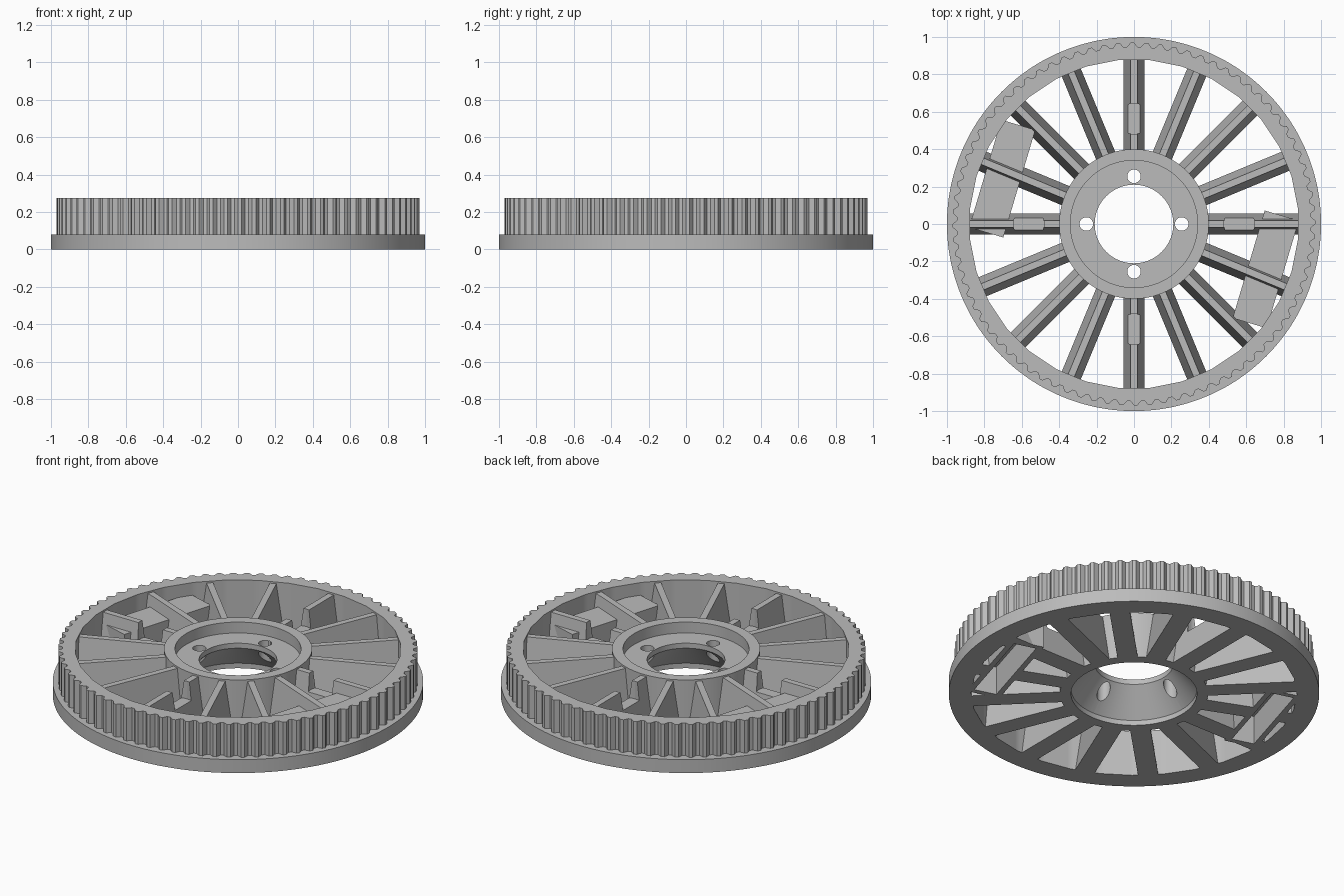
import bpy, math
from math import pi, cos, sin, radians
from mathutils import Matrix

cube = bpy.data.objects.get("Cube")
if cube:
    bpy.data.objects.remove(cube)

grey = bpy.data.materials.new("light_grey")
grey.use_nodes = True
grey.diffuse_color = (0.5, 0.5, 0.5, 1)
grey.node_tree.nodes["Principled BSDF"].inputs["Base Color"].default_value = (0.5, 0.5, 0.5, 1)

TOP = 0.275


def make(name, verts, faces):
    mesh = bpy.data.meshes.new(name)
    mesh.from_pydata(verts, [], faces)
    mesh.materials.append(grey)
    obj = bpy.data.objects.new(name, mesh)
    bpy.context.collection.objects.link(obj)
    return obj


def lathe(name, profile, steps):
    """Closed profile of (radius or radius function, z), swept round z."""
    n = len(profile)
    verts = []
    for i in range(steps):
        a = 2 * pi * i / steps
        for r, z in profile:
            r = r(i) if callable(r) else r
            verts.append((r * cos(a), r * sin(a), z))
    faces = [(i * n + j, (i + 1) % steps * n + j,
              (i + 1) % steps * n + (j + 1) % n, i * n + (j + 1) % n)
             for i in range(steps) for j in range(n)]
    return make(name, verts, faces)


def prism(name, section, start, end, matrix):
    """Extrude an anticlockwise (y, z) section along x."""
    n = len(section)
    verts = [matrix @ Matrix.Translation((x, y, z)).translation
             for x in (start, end) for y, z in section]
    faces = [tuple(range(n))[::-1], tuple(range(n, 2 * n))]
    faces += [(j, (j + 1) % n, n + (j + 1) % n, n + j) for j in range(n)]
    return make(name, verts, faces)


def box(name, wide, long, low, high, matrix):
    h = long / 2
    return prism(name, [(-h, low), (h, low), (h, high), (-h, high)],
                 -wide / 2, wide / 2, matrix)


def cylinder(radius, low, high, distance, angle):
    pts = [(radius * cos(2 * pi * k / 32) + distance * cos(angle),
            radius * sin(2 * pi * k / 32) + distance * sin(angle)) for k in range(32)]
    verts = [(x, y, z) for z in (low, high) for x, y in pts]
    faces = [tuple(range(32))[::-1], tuple(range(32, 64))]
    faces += [(k, (k + 1) % 32, 32 + (k + 1) % 32, 32 + k) for k in range(32)]
    return make("cutter", verts, faces)


def cut(obj, cutter):
    mod = obj.modifiers.new("cut", "BOOLEAN")
    mod.operation, mod.solver, mod.object = "DIFFERENCE", "EXACT", cutter
    bpy.context.view_layer.update()
    bpy.context.view_layer.objects.active = obj
    bpy.ops.object.modifier_apply(modifier=mod.name)
    bpy.data.objects.remove(cutter)


# Toothed rim with a plain flange below and a faceted inner wall
TEETH, FACETS = 80, 32
STEPS = TEETH * 4


def tooth(i):
    return 0.97 if i % 4 < 2 else 0.947


def inner(i):
    per = STEPS // FACETS
    off = ((i + per // 2) % per + 0.0) / per - 0.5
    return 0.88 * cos(pi / FACETS) / cos(off * 2 * pi / FACETS)


rim = lathe("toothed_rim", [(inner, 0), (1, 0), (1, 0.08), (tooth, 0.08),
                            (tooth, TOP), (inner, TOP)], STEPS)

# Hub with a recessed top, a conical underside and four bolt holes
hub = lathe("hub", [(0.34, 0), (0.4, 0), (0.4, TOP), (0.34, TOP), (0.34, 0.21),
                    (0.21, 0.21), (0.21, 0.18), (0.34, 0.03)], 96)
for k in range(4):
    cut(hub, cylinder(0.036, -0.1, 0.4, 0.255, k * pi / 2))

# Ballast pockets, open below, on opposite sides
pocket_frames = []
for k in range(2):
    at = radians(161 + 180 * k)
    frame = (Matrix.Translation((0.745 * cos(at), 0.745 * sin(at), 0))
             @ Matrix.Rotation(radians(163.4 + 180 * k), 4, "Z"))
    pocket_frames.append(frame)
    pocket = box("ballast_pocket_%d" % (k + 1), 0.19, 0.6, 0, 0.2, frame)
    cut(pocket, box("cutter", 0.13, 0.54, -0.1, 0.17, frame))

# Sixteen tapered spokes; every fourth has a round notch in its top
section = [(-0.055, 0), (0.055, 0), (0.018, 0.265), (-0.018, 0.265)]
for k in range(16):
    angle = k * pi / 8
    spoke = prism("spoke_%02d" % (k + 1), section, 0.37, 0.89,
                  Matrix.Rotation(angle, 4, "Z"))
    if k % 4 == 0:
        cut(spoke, cylinder(0.082, 0.16, 0.4, 0.563, angle))
    if k in (6, 7, 8, 14, 15, 0):
        cut(spoke, box("cutter", 0.13, 0.54, -0.1, 0.17, pocket_frames[k in (14, 15, 0)]))

# Smooth the round parts, keeping the edges sharp
for obj in (rim, hub):
    bpy.ops.object.select_all(action="DESELECT")
    obj.select_set(True)
    bpy.context.view_layer.objects.active = obj
    bpy.ops.object.shade_smooth_by_angle(angle=radians(25))
